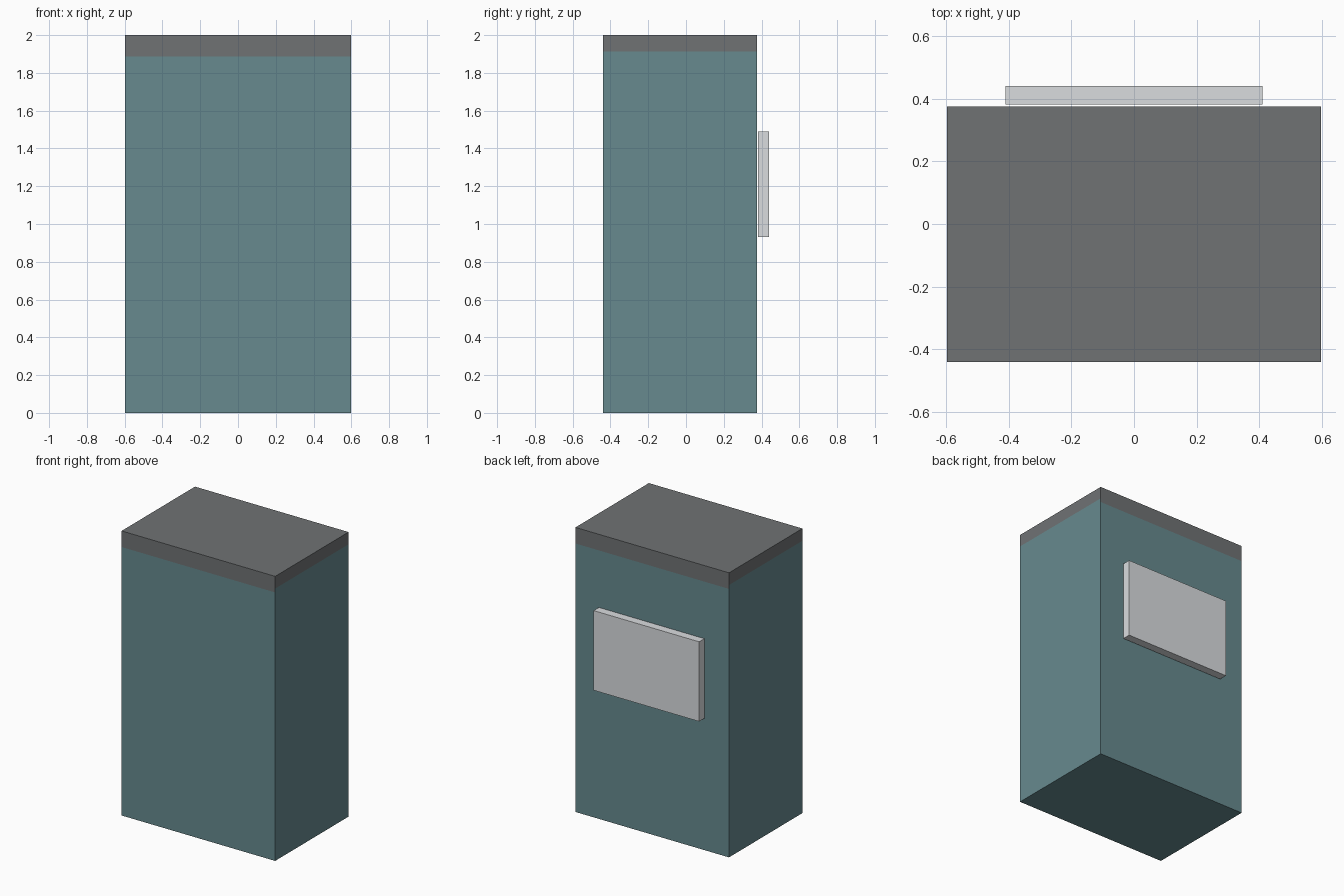
import bpy, bmesh
from mathutils import Matrix, Vector

if "Cube" in bpy.data.objects:
    bpy.data.objects.remove(bpy.data.objects["Cube"])


def material(name, rgb):
    mat = bpy.data.materials.new(name)
    mat.diffuse_color = (*rgb, 1.0)
    mat.use_nodes = True
    mat.node_tree.nodes["Principled BSDF"].inputs["Base Color"].default_value = mat.diffuse_color
    return mat


def box(name, lo, hi, mats, cuts=(), pick=None):
    """Closed box from corner lo to corner hi, cut at given heights."""
    lo, hi = Vector(lo), Vector(hi)
    bm = bmesh.new()
    bmesh.ops.create_cube(bm, size=1.0)
    size = Matrix.Diagonal((*(hi - lo), 1.0))
    bmesh.ops.transform(bm, matrix=Matrix.Translation((lo + hi) / 2) @ size, verts=bm.verts)
    for z in cuts:
        bmesh.ops.bisect_plane(bm, geom=bm.verts[:] + bm.edges[:] + bm.faces[:],
                               plane_co=(0, 0, z), plane_no=(0, 0, 1))
    bm.normal_update()
    if pick:
        for f in bm.faces:
            f.material_index = pick(f)
    mesh = bpy.data.meshes.new(name)
    bm.to_mesh(mesh)
    bm.free()
    obj = bpy.data.objects.new(name, mesh)
    for m in mats:
        mesh.materials.append(m)
    bpy.context.collection.objects.link(obj)
    return obj


teal = material("teal_paint", (0.135, 0.255, 0.275))
dark = material("dark_grey", (0.16, 0.17, 0.175))
light = material("light_grey", (0.7, 0.72, 0.74))

# Heights where the grey top band begins on front/back and on the sides
BAND_FRONT, BAND_SIDE = 1.887, 1.914


def top_band(face):
    limit = BAND_SIDE if abs(face.normal.x) > 0.5 else BAND_FRONT
    return int(face.calc_center_median().z > limit)


# Main cabinet with its grey top band
box("cabinet_body", (-0.597, -0.44, 0), (0.597, 0.375, 2.0), [teal, dark],
    cuts=(BAND_FRONT, BAND_SIDE), pick=top_band)

# Panel standing just off the back
box("back_panel", (-0.41, 0.382, 0.93), (0.41, 0.44, 1.49), [light])
